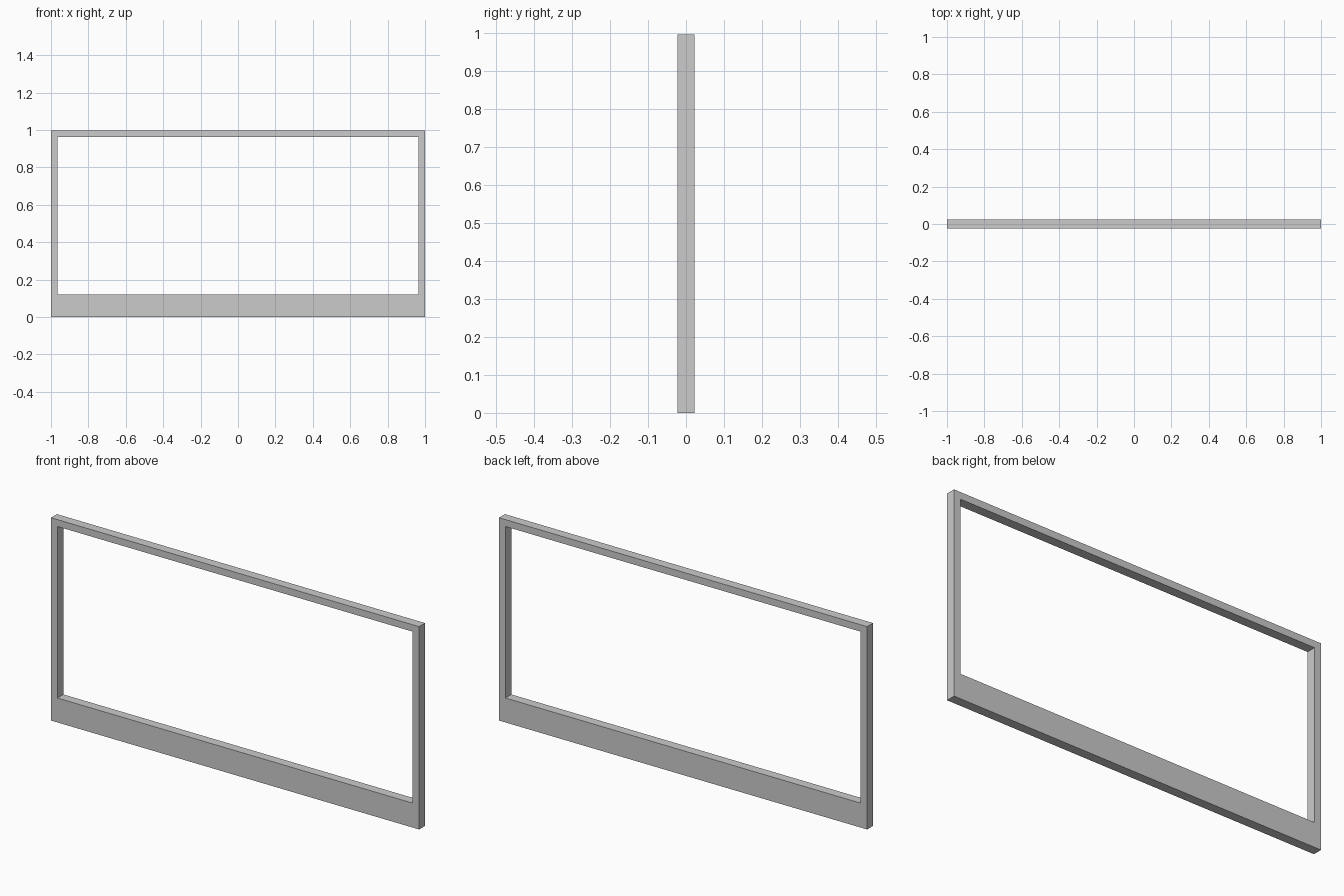
import bpy
import bmesh

if "Cube" in bpy.data.objects:
    bpy.data.objects.remove(bpy.data.objects["Cube"])

HEIGHT = 0.996
DEPTH = 0.046


def rectangle(bm, half_width, bottom, top):
    corners = [(-half_width, bottom), (half_width, bottom),
               (half_width, top), (-half_width, top)]
    return [bm.verts.new((x, -DEPTH / 2, z)) for x, z in corners]


# Front face: slim border on three sides, deeper rail at the bottom
bm = bmesh.new()
outer = rectangle(bm, 1.0, 0.0, HEIGHT)
inner = rectangle(bm, 0.965, 0.12, 0.962)
faces = []
for i in range(4):
    j = (i + 1) % 4
    faces.append(bm.faces.new((outer[i], outer[j], inner[j], inner[i])))

# Give the frame its thickness, keeping the front face
result = bmesh.ops.extrude_face_region(bm, geom=faces, use_keep_orig=True)
back = [v for v in result["geom"] if isinstance(v, bmesh.types.BMVert)]
bmesh.ops.translate(bm, verts=back, vec=(0, DEPTH, 0))
bmesh.ops.recalc_face_normals(bm, faces=bm.faces)

mesh = bpy.data.meshes.new("window_frame")
bm.to_mesh(mesh)
bm.free()
frame = bpy.data.objects.new("window_frame", mesh)
bpy.context.collection.objects.link(frame)
